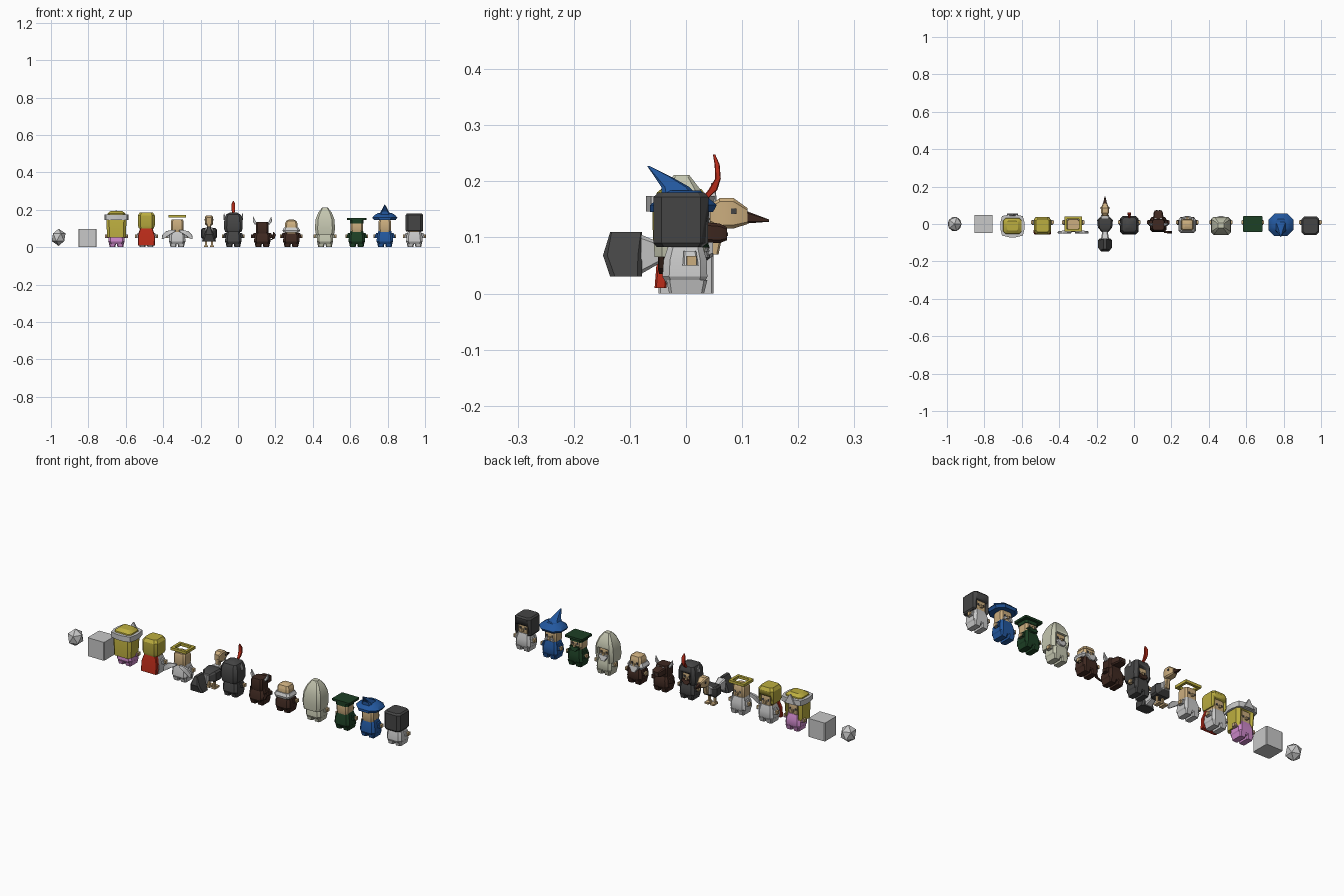
import bpy, bmesh
from math import radians, cos, sin, pi
from mathutils import Vector

if "Cube" in bpy.data.objects:
    bpy.data.objects.remove(bpy.data.objects["Cube"])

def material(name, rgb):
    m = bpy.data.materials.new(name)
    m.use_nodes = True
    m.diffuse_color = (*rgb, 1)
    m.node_tree.nodes["Principled BSDF"].inputs["Base Color"].default_value = (*rgb, 1)
    return m

WHITE = material("light grey", (.58, .58, .58))
YELLOW = material("straw yellow", (.5, .42, .05))
TAN = material("skin tan", (.6, .42, .21))
RED = material("red", (.5, .025, .01))
DARK = material("dark grey", (.06, .06, .06))
BROWN = material("dark brown", (.05, .022, .015))
GREEN = material("dark green", (.012, .05, .018))
BLUE = material("blue", (.016, .095, .34))
PINK = material("pink", (.62, .25, .6))
PALE = material("pale cream", (.55, .56, .43))

def finish(name, bm, mat, x):
    bmesh.ops.recalc_face_normals(bm, faces=bm.faces)
    me = bpy.data.meshes.new(name)
    bm.to_mesh(me)
    bm.free()
    me.materials.append(mat)
    ob = bpy.data.objects.new(name, me)
    ob.location.x = x
    bpy.context.collection.objects.link(ob)
    bpy.ops.object.select_all(action='DESELECT')
    ob.select_set(True)
    bpy.context.view_layer.objects.active = ob
    bpy.ops.object.shade_smooth_by_angle(angle=radians(32))
    return ob

def loft(name, mat, x, sections, along_y=False, chamfer=.3):
    """Stack chamfered rectangles: (position, half width, low, high, x shift)."""
    bm = bmesh.new()
    rings = []
    for t, h, lo, hi, *shift in sections:
        dx = shift[0] if shift else 0
        d, mid = (hi - lo) / 2, (hi + lo) / 2
        k = chamfer * min(h, d)
        ring = [(h, d - k), (h - k, d), (k - h, d), (-h, d - k),
                (-h, k - d), (k - h, -d), (h - k, -d), (h, k - d)]
        rings.append([bm.verts.new((a + dx, t, b + mid) if along_y else (a + dx, b + mid, t))
                      for a, b in ring])
    for r, s in zip(rings, rings[1:]):
        for i in range(8):
            j = (i + 1) % 8
            bm.faces.new((r[i], r[j], s[j], s[i]))
    bm.faces.new(rings[0])
    bm.faces.new(rings[-1])
    return finish(name, bm, mat, x)

def box(name, mat, x, cx, y0, y1, z0, z1, h):
    return loft(name, mat, x, [(z0, h, y0, y1, cx), (z1, h, y0, y1, cx)], chamfer=.08)

def ring(name, mat, x, rx, ry, cy, z, width, height, steps=12, square=False):
    """Closed band with a rectangular section."""
    bm = bmesh.new()
    loops = []
    for i in range(steps):
        a = 2 * pi * (i + .5) / steps
        u = Vector((cos(a), sin(a)))
        u /= max(abs(u.x), abs(u.y)) ** (1 if square else .5)
        loops.append([bm.verts.new((u.x * (rx + w), cy + u.y * (ry + w), z + v))
                      for w, v in ((0, -height), (0, height), (-width, height), (-width, -height))])
    for i in range(steps):
        p, q = loops[i], loops[(i + 1) % steps]
        for j in range(4):
            k = (j + 1) % 4
            bm.faces.new((p[j], p[k], q[k], q[j]))
    return finish(name, bm, mat, x)

def opened(ob, half, fringe, depth=-.01):
    """Cut the face opening into hair or a helmet."""
    cutter = box("opening_cutter", WHITE, ob.location.x, 0, depth, .2, -.1, fringe, half)
    cutter.hide_render = True
    mod = ob.modifiers.new("opening", 'BOOLEAN')
    mod.operation, mod.object, mod.solver = 'DIFFERENCE', cutter, 'EXACT'
    bpy.context.view_layer.update()
    bpy.context.view_layer.objects.active = ob
    bpy.ops.object.modifier_apply(modifier=mod.name)
    bpy.data.objects.remove(cutter)

def figure(role, x, cloth, top=.09, head_top=.145, skin=TAN, foot=None):
    """Shared body, feet, arms, hands, head and face."""
    loft(role + "_body", cloth, x, [(.016, .036, -.034, .032), (.03, .044, -.042, .038),
         (.06, .042, -.04, .037), (top, .033, -.03, .028)])
    loft(role + "_head", skin, x, [(top - .01, .03, -.032, .022), (top + .005, .034, -.036, .027),
         (head_top - .01, .034, -.036, .027), (head_top, .03, -.032, .023)])
    for s, side in ((1, "left"), (-1, "right")):
        loft(f"{role}_{side}_foot", foot or cloth, x,
             [(0, .015, -.03, .032, s * .021), (.024, .02, -.035, .038, s * .021)])
        loft(f"{role}_{side}_sleeve", cloth, x, [(.05, .01, -.006, .022, s * .046),
             (.076, .007, -.004, .018, s * .04)])
        box(f"{role}_{side}_hand", skin, x, s * .053, .001, .019, .05, .067, .008)
        box(f"{role}_{side}_eye", DARK, x, s * .015, .024, .029, top + .022, top + .032, .005)
    box(role + "_nose", skin, x, 0, .022, .037, top + .012, top + .024, .006)

def whiskers(role, mat, x, z, beard=0):
    for s, side in ((1, "left"), (-1, "right")):
        loft(f"{role}_{side}_moustache", mat, x, [(z - .01, .006, .026, .035, s * .022),
             (z + .005, .012, .024, .037, s * .011)])
    if beard:
        loft(role + "_beard", mat, x, [(z - beard, .012, .024, .042), (z, .032, .005, .036)])

# Plain shapes at the end of the row
bm = bmesh.new()
bmesh.ops.create_icosphere(bm, subdivisions=1, radius=.046)
bmesh.ops.scale(bm, vec=(.9, .95, 1), verts=bm.verts)
bmesh.ops.translate(bm, vec=(0, 0, .053), verts=bm.verts)
finish("faceted_ball", bm, WHITE, -.959)
box("plain_block", WHITE, -.805, 0, -.049, .049, 0, .098, .049)

# Lady with long hair and a ringed headdress
x = -.65
figure("lady", x, PINK, .085)
hair = loft("lady_hair", YELLOW, x, [(.052, .05, -.058, .03), (.15, .054, -.06, .036),
            (.18, .048, -.052, .03), (.194, .03, -.035, .015)])
opened(hair, .033, .145)
ring("lady_headdress", WHITE, x, .066, .062, -.01, .16, .02, .014)
loft("lady_headdress_peak", WHITE, x, [(.15, .03, .04, .056), (.197, .003, .045, .052)])

# Hero with a cape
x = -.49
figure("hero", x, WHITE)
hair = loft("hero_hair", YELLOW, x, [(.1, .04, -.05, .034), (.115, .045, -.055, .038),
            (.17, .045, -.055, .038), (.186, .035, -.044, .028)])
opened(hair, .033, .145)
loft("hero_cape", RED, x, [(.01, .045, -.056, -.035), (.06, .046, -.052, -.03), (.1, .034, -.044, -.02)])

# Angel with wings and a square halo
x = -.325
figure("angel", x, WHITE, head_top=.148)
ring("angel_halo", YELLOW, x, .046, .04, 0, .165, .014, .007, steps=4, square=True)
for s, side in ((1, "left"), (-1, "right")):
    loft(f"angel_{side}_wing", WHITE, x, [(.045, .006, -.05, -.042, s * .077),
         (.066, .02, -.05, -.038, s * .06), (.085, .026, -.05, -.036, s * .035), (.092, .01, -.046, -.036, s * .02)])

# Long-necked bird
x = -.155
loft("bird_body", DARK, x, [(-.045, .015, .055, .085), (-.02, .038, .045, .1),
     (.02, .042, .045, .102), (.045, .018, .065, .1)], True)
loft("bird_rump", WHITE, x, [(-.08, .022, .035, .105), (-.04, .014, .058, .088)], True)
loft("bird_tail", DARK, x, [(.03, .038, -.135, -.078), (.068, .026, -.148, -.078), (.11, .008, -.135, -.078)])
loft("bird_collar", WHITE, x, [(.03, .026, .06, .104), (.048, .02, .066, .106)], True)
loft("bird_neck", TAN, x, [(.07, .011, .035, .058), (.1, .01, .045, .064), (.135, .011, .042, .07)])
loft("bird_head", TAN, x, [(.043, .014, .125, .158), (.06, .021, .116, .17),
     (.085, .021, .116, .17), (.11, .012, .124, .152)], True)
loft("bird_beak", BROWN, x, [(.108, .011, .125, .147), (.148, .002, .128, .132)], True)
for s, side in ((1, "left"), (-1, "right")):
    box(f"bird_{side}_leg", TAN, x, s * .016, -.006, .006, .005, .055, .005)
    box(f"bird_{side}_foot", TAN, x, s * .016, -.012, .026, 0, .01, .011)
    box(f"bird_{side}_eye", DARK, x, s * .02, .08, .09, .142, .152, .003)

# Knight with a plumed helmet
x = -.025
figure("knight", x, DARK)
helmet = loft("knight_helmet", DARK, x, [(.08, .043, -.05, .036), (.1, .05, -.055, .042),
              (.155, .048, -.053, .042), (.175, .038, -.042, .034), (.186, .018, -.022, .016)])
opened(helmet, .026, .142)
whiskers("knight", BROWN, x, .1, .02)
loft("knight_plume", RED, x, [(.17, .005, .028, .04), (.185, .007, .04, .056), (.205, .01, .052, .062),
     (.23, .01, .051, .06), (.248, .002, .048, .052)])
for s, side in ((1, "left"), (-1, "right")):
    loft(f"knight_{side}_spike", WHITE, x, [(.145, .008, -.01, .008, s * .044), (.182, .001, -.003, 0, s * .05)])

# Horned beast with a muzzle and tail
x = .13
figure("beast", x, BROWN, .08, .135, BROWN)
loft("beast_muzzle", BROWN, x, [(.02, .029, .092, .128), (.06, .025, .09, .125), (.073, .018, .095, .118)], True)
for s, side in ((1, "left"), (-1, "right")):
    loft(f"beast_{side}_horn", WHITE, x, [(.122, .008, -.012, .006, s * .032),
         (.138, .008, -.01, .006, s * .043), (.163, .001, -.003, 0, s * .049)])
    box(f"beast_{side}_nostril", DARK, x, s * .009, .071, .075, .103, .109, .004)
    box(f"beast_{side}_glint", WHITE, x, s * .015, .026, .031, .124, .13, .005)
loft("beast_tail", BROWN, x, [(.035, .005, -.048, -.036, .035), (.045, .006, -.05, -.038, .058),
     (.066, .008, -.05, -.038, .066), (.08, .002, -.046, -.042, .06)])

# Bald monk with a fringe of hair
x = .285
figure("monk", x, BROWN, .08, .13)
loft("monk_crown", TAN, x, [(.125, .034, -.036, .027), (.14, .028, -.03, .022), (.147, .015, -.018, .01)])
hair = loft("monk_hair_fringe", WHITE, x, [(.078, .041, -.045, .03), (.09, .047, -.048, .034), (.106, .038, -.041, .026)])
opened(hair, .032, .2)
whiskers("monk", WHITE, x, .092, .028)

# Elder with tall hair
x = .465
figure("elder", x, PALE)
hair = loft("elder_hair", PALE, x, [(.065, .048, -.056, .032), (.1, .054, -.058, .038),
            (.15, .05, -.054, .038), (.185, .036, -.04, .026), (.211, .016, -.022, .006)])
opened(hair, .031, .14)
whiskers("elder", WHITE, x, .1, .025)

# Scholar with a flat cap
x = .635
figure("scholar", x, GREEN)
loft("scholar_cap_band", GREEN, x, [(.128, .037, -.039, .03), (.146, .037, -.039, .03)])
box("scholar_cap_board", GREEN, x, 0, -.043, .043, .145, .156, .051)
whiskers("scholar", GREEN, x, .1, .018)

# Wizard with a bent hat
x = .785
figure("wizard", x, BLUE)
loft("wizard_hat_brim", BLUE, x, [(.145, .058, -.064, .048), (.158, .067, -.064, .055),
     (.172, .055, -.046, .038), (.184, .034, -.036, .026)], chamfer=.55)
loft("wizard_hat_cone", BLUE, x, [(.165, .036, -.044, .03), (.19, .022, -.044, .006),
     (.208, .012, -.056, -.026), (.227, .002, -.069, -.064)])
whiskers("wizard", WHITE, x, .102)

# Youth with bobbed dark hair
x = .943
figure("youth", x, WHITE)
hair = loft("youth_hair", DARK, x, [(.083, .042, -.052, .034), (.09, .047, -.058, .04),
            (.172, .047, -.058, .04), (.18, .04, -.05, .033)])
opened(hair, .034, .138)
